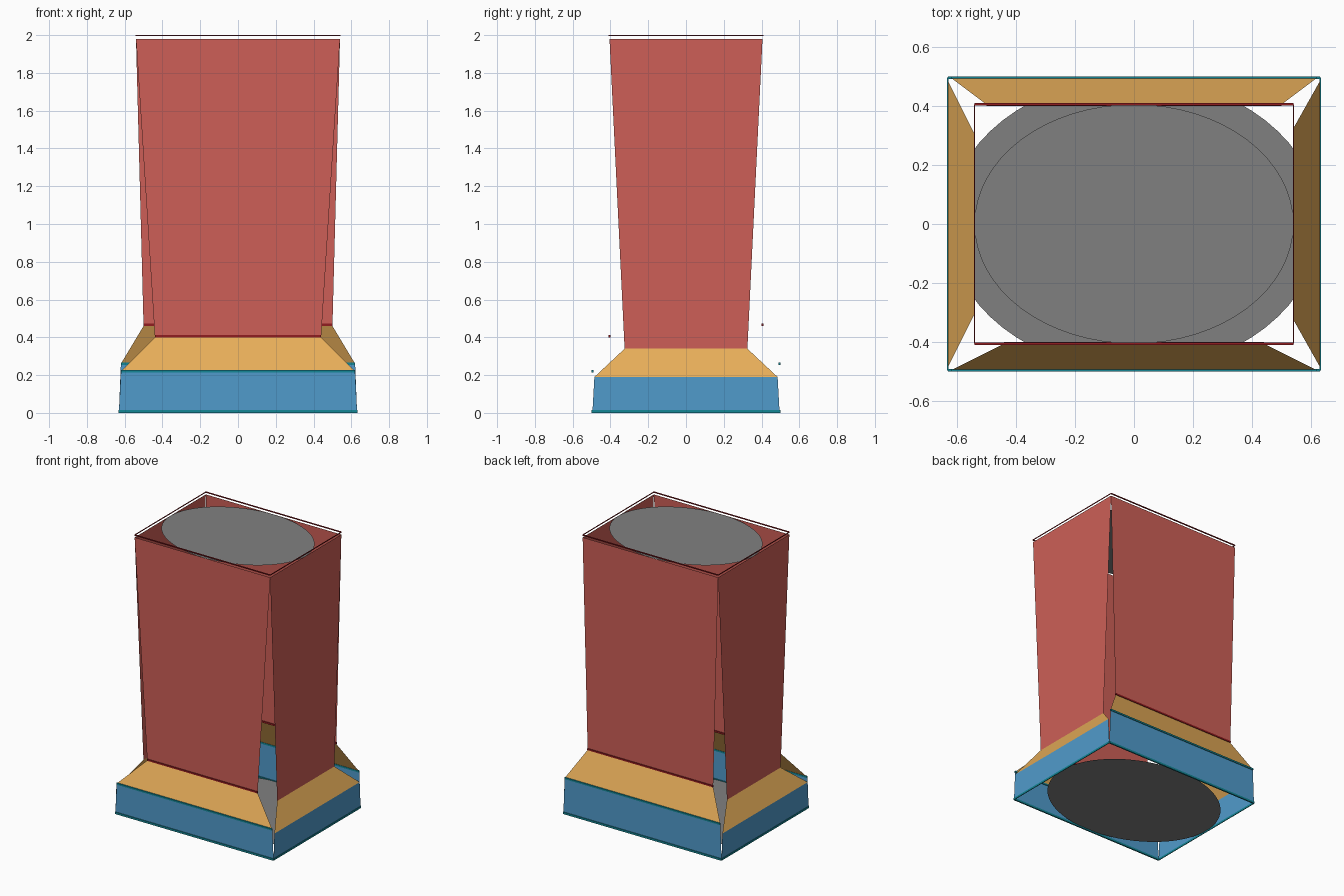
import bpy
import math

cube = bpy.data.objects.get("Cube")
if cube:
    bpy.data.objects.remove(cube, do_unlink=True)


def material(name, rgb):
    linear = [((c / 255 + 0.055) / 1.055) ** 2.4 for c in rgb] + [1.0]
    m = bpy.data.materials.new(name)
    m.use_nodes = True
    m.diffuse_color = linear
    node = next(n for n in m.node_tree.nodes if n.type == 'BSDF_PRINCIPLED')
    node.inputs["Base Color"].default_value = linear
    return m


RED = material("red", (205, 95, 87))
ORANGE = material("orange", (230, 173, 89))
BLUE = material("blue", (80, 155, 203))
GRAY = material("gray", (128, 128, 128))
TEAL = material("teal", (20, 135, 150))
DARK_RED = material("dark red", (145, 28, 32))

# Half sizes of the upper opening and the base
TOP = (0.54, 0.405)
BASE = (0.63, 0.495)


def add_mesh(name, verts, faces, mats):
    me = bpy.data.meshes.new(name)
    me.from_pydata(verts, [], faces)
    for m in mats:
        me.materials.append(m)
    ob = bpy.data.objects.new(name, me)
    bpy.context.collection.objects.link(ob)
    return ob


def panel(name, turn, rows):
    """Sheet of stacked bands; rows are (half width, distance out, z)."""
    verts = []
    c, s = round(math.cos(turn)), round(math.sin(turn))
    for half, out, z in rows:
        for u in (-half, half):
            verts.append((u * c + out * s, u * s - out * c, z))
    faces = [(i, i + 1, i + 3, i + 2) for i in range(0, len(verts) - 2, 2)]
    ob = add_mesh(name, verts, faces, [BLUE, ORANGE, RED])
    for p in ob.data.polygons:
        p.material_index = p.index


def bar(name, center, size, mat):
    bpy.ops.mesh.primitive_cube_add(size=1, location=center)
    ob = bpy.context.object
    ob.name = name
    ob.scale = size
    ob.data.materials.append(mat)


def frame(name, half, z, thick, height, mat):
    """Thin rectangular loop of four bars."""
    x, y = half
    for s, side in ((-1, "a"), (1, "b")):
        bar(f"{name}_long_{side}", (0, s * y, z), (2 * x, thick, height), mat)
        bar(f"{name}_short_{side}", (s * x, 0, z), (thick / 2, 2 * y, height), mat)


def disc(name, half, z):
    n = 64
    verts = [(half[0] * math.cos(2 * math.pi * i / n),
              half[1] * math.sin(2 * math.pi * i / n), z) for i in range(n)]
    add_mesh(name, verts, [tuple(range(n))], [GRAY])


# Front and back panels, with trim bars along their folds
for name, turn, sign, neck, blue_z, red_z in (
        ("front", 0, -1, 0.44, 0.22, 0.40),
        ("back", math.pi, 1, 0.50, 0.26, 0.46)):
    panel(name + "_panel", turn, [(0.63, BASE[1], 0.01), (0.62, BASE[1], blue_z),
                                  (neck, TOP[1], red_z), (TOP[0], TOP[1], 1.98)])
    bar(name + "_lower_trim", (0, sign * BASE[1], blue_z), (1.24, 0.01, 0.012), TEAL)
    bar(name + "_upper_trim", (0, sign * TOP[1], red_z + 0.006),
        (2 * neck, 0.01, 0.012), DARK_RED)

# Side panels
for name, turn, neck in (("left", math.pi / 2, 0.325), ("right", -math.pi / 2, 0.305)):
    panel(name + "_panel", turn, [(0.495, BASE[0], 0.01), (0.485, BASE[0], 0.19),
                                  (neck, TOP[0], 0.34), (TOP[1], TOP[0], 1.98)])

# Thin loops around the rim and the foot
frame("rim", TOP, 1.997, 0.008, 0.006, DARK_RED)
frame("foot", BASE, 0.007, 0.01, 0.014, TEAL)

# Oval plates closing both ends
disc("top_plate", TOP, 1.98)
disc("bottom_plate", BASE, 0.01)
